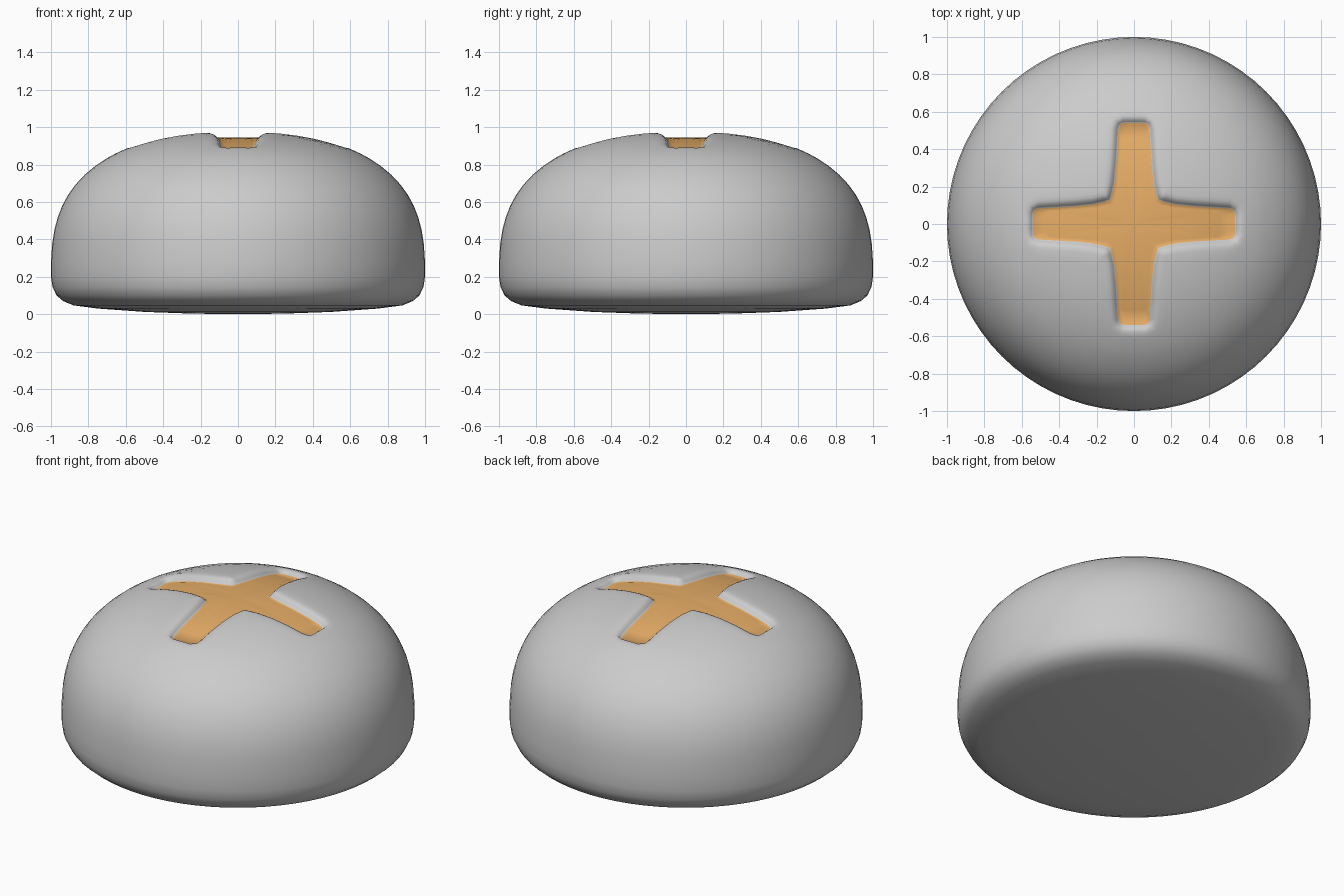
import bpy, bmesh, math
from mathutils import Vector

if "Cube" in bpy.data.objects:
    bpy.data.objects.remove(bpy.data.objects["Cube"])


def material(name, rgb):
    m = bpy.data.materials.new(name)
    m.diffuse_color = (*rgb, 1)
    m.use_nodes = True
    m.node_tree.nodes["Principled BSDF"].inputs["Base Color"].default_value = m.diffuse_color
    return m


def dome(r):
    """Height of the uncut bun at radius r."""
    return 0.2 + 0.78 * max(0.0, 1 - r ** 2.3) ** (1 / 2.8)


# Cross outline: one eighth, mirrored to one arm, then turned four times
eighth = [(.54, 0), (.54, .03), (.54, .055), (.532, .075), (.51, .083),
          (.42, .088), (.32, .094), (.22, .104), (.16, .118), (.128, .128)]
quarter = eighth + [(y, x) for x, y in eighth[-2:0:-1]]
cross = []
for k in range(4):
    c, s = round(math.cos(k * math.pi / 2)), round(math.sin(k * math.pi / 2))
    cross += [Vector((c * x - s * y, s * x + c * y)) for x, y in quarter]
n = len(cross)
circle = [Vector((math.cos(2 * math.pi * i / n), math.sin(2 * math.pi * i / n)))
          for i in range(n)]


def grown(d):
    """Cross outline pushed outward by d."""
    out = []
    for i, p in enumerate(cross):
        t = (cross[(i + 1) % n] - cross[i - 1]).normalized()
        out.append(p + Vector((t.y, -t.x)) * d)
    return out


bm = bmesh.new()


def ring(points, depth=0.0, z=None):
    return [bm.verts.new((p.x, p.y, dome(p.length) - depth if z is None else z))
            for p in points]


def bridge(a, b, mat=0):
    for i in range(n):
        j = (i + 1) % n
        bm.faces.new((a[i], b[i], b[j], a[j])).material_index = mat


def fan(center, loop, mat=0):
    for i in range(n):
        bm.faces.new((center, loop[i], loop[(i + 1) % n])).material_index = mat


# Coloured floor of the cross
depth = 0.035
mid = bm.verts.new((0, 0, dome(0) - depth))
last = ring([p * 0.3 for p in cross], depth)
fan(mid, last, 1)
for f in (0.6, 0.85, 1.0):
    nxt = ring([p * f for p in cross], depth)
    bridge(last, nxt, 1)
    last = nxt

# Rounded groove wall and lip
lip = grown(0.055)
rings = [ring(grown(0.008), 0.024), ring(grown(0.022), 0.009),
         ring(grown(0.036), 0.003), ring(lip)]
# Blend from the cross shape to a circle, following the dome
for t in (0.2, 0.4, 0.6, 0.8, 1.0):
    rings.append(ring([a.lerp(b * 0.7, t) for a, b in zip(lip, circle)]))
# Dome sides
for r in (0.76, 0.82, 0.87, 0.91, 0.94, 0.965, 0.982, 0.993):
    rings.append(ring([p * r for p in circle]))
# Lower edge and slightly bulging base
for r, z in ((1, .28), (1, .2), (.992, .145), (.97, .1), (.935, .07),
             (.88, .047), (.75, .03), (.5, .012), (.25, .003)):
    rings.append(ring([p * r for p in circle], z=z))
for nxt in rings:
    bridge(last, nxt)
    last = nxt
fan(bm.verts.new((0, 0, 0)), last)

bmesh.ops.recalc_face_normals(bm, faces=bm.faces[:])
for f in bm.faces:
    f.smooth = True
mesh = bpy.data.meshes.new("scored_bun")
bm.to_mesh(mesh)
bm.free()
mesh.materials.append(material("grey crust", (0.6, 0.6, 0.6)))
mesh.materials.append(material("golden cross", (0.8, 0.42, 0.135)))
bpy.context.collection.objects.link(bpy.data.objects.new("scored_bun", mesh))
